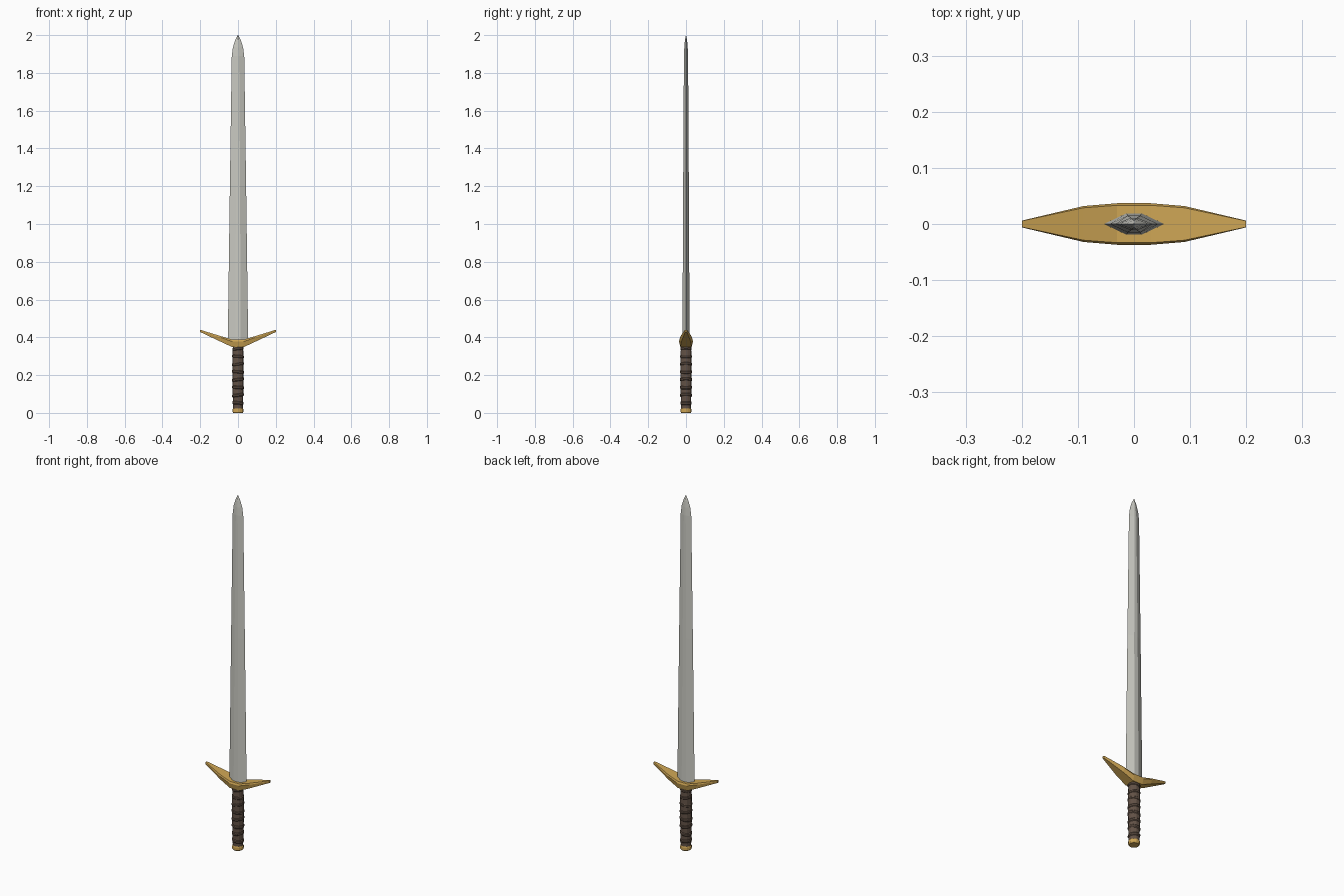
import bpy, bmesh, math

if "Cube" in bpy.data.objects:
    bpy.data.objects.remove(bpy.data.objects["Cube"])


def material(name, col):
    m = bpy.data.materials.new(name)
    m.diffuse_color = (*col, 1)
    m.use_nodes = True
    m.node_tree.nodes["Principled BSDF"].inputs["Base Color"].default_value = m.diffuse_color
    return m


STEEL = material("steel", (0.60, 0.60, 0.55))
GOLD = material("gold", (0.62, 0.38, 0.09))
LEATHER = material("brown leather", (0.125, 0.085, 0.062))


def loft(name, rings, mat):
    """Skin a list of equal-length point rings and cap both ends."""
    bm = bmesh.new()
    vs = [[bm.verts.new(p) for p in r] for r in rings]
    n = len(rings[0])
    for a, b in zip(vs, vs[1:]):
        for i in range(n):
            j = (i + 1) % n
            bm.faces.new((a[i], a[j], b[j], b[i]))
    bm.faces.new(vs[0])
    bm.faces.new(vs[-1])
    bmesh.ops.remove_doubles(bm, verts=bm.verts, dist=1e-5)
    bmesh.ops.recalc_face_normals(bm, faces=bm.faces)
    me = bpy.data.meshes.new(name)
    bm.to_mesh(me)
    bm.free()
    me.materials.append(mat)
    ob = bpy.data.objects.new(name, me)
    bpy.context.collection.objects.link(ob)
    return ob


def circle(r, z, n=12, tilt=0.0, ry=1.0):
    pts = []
    for i in range(n):
        a = 2 * math.pi * (i + 0.5) / n
        x, y = r * math.cos(a), r * ry * math.sin(a)
        pts.append((x, y, z + tilt * x))
    return pts


# Blade: flattened six-sided section, gently tapered then rounded to a point
def blade_ring(z, w, t, flat):
    return [(w, 0, z), (flat, t, z), (-flat, t, z),
            (-w, 0, z), (-flat, -t, z), (flat, -t, z)]


loft("blade", [blade_ring(*s) for s in (
    (0.37, 0.054, 0.019, 0.014), (1.20, 0.043, 0.015, 0.011),
    (1.89, 0.033, 0.011, 0.006), (1.935, 0.027, 0.009, 0.003),
    (1.97, 0.016, 0.006, 0.0015), (2.0, 0.001, 0.0006, 0.0003))], STEEL)


# Crossguard: swept-up arms, bevelled section, tapering to narrow tips
def guard_ring(x, half_y, bottom, top):
    h = top - bottom
    return [(x, half_y * 0.9, top), (x, half_y, top - h * 0.25),
            (x, half_y * 0.8, bottom), (x, -half_y * 0.8, bottom),
            (x, -half_y, top - h * 0.25), (x, -half_y * 0.9, top)]


arm = [(0.2, 0.006, 0.428, 0.440), (0.09, 0.032, 0.376, 0.406),
       (0.03, 0.037, 0.348, 0.388)]
loft("crossguard", [guard_ring(-x, *s) for x, *s in arm]
     + [guard_ring(x, *s) for x, *s in reversed(arm)], GOLD)

# Grip core
loft("grip", [circle(0.027, 0.02), circle(0.030, 0.15),
              circle(0.031, 0.26), circle(0.028, 0.355)], LEATHER)

# Raised leather wraps, each slightly tilted
for k in range(8):
    z = 0.053 + k * 0.041
    r = 0.0315 + 0.002 * math.sin(math.pi * k / 7)
    s = 0.12 if k % 2 else -0.08
    loft(f"grip_wrap_{k + 1}", [circle(r - 0.004, z - 0.009, tilt=s),
                                circle(r, z - 0.004, tilt=s),
                                circle(r, z + 0.004, tilt=s),
                                circle(r - 0.004, z + 0.009, tilt=s)], LEATHER)

# Pommel cap
loft("pommel", [circle(0.026, 0.0), circle(0.030, 0.006),
                circle(0.030, 0.020), circle(0.026, 0.026)], GOLD)
